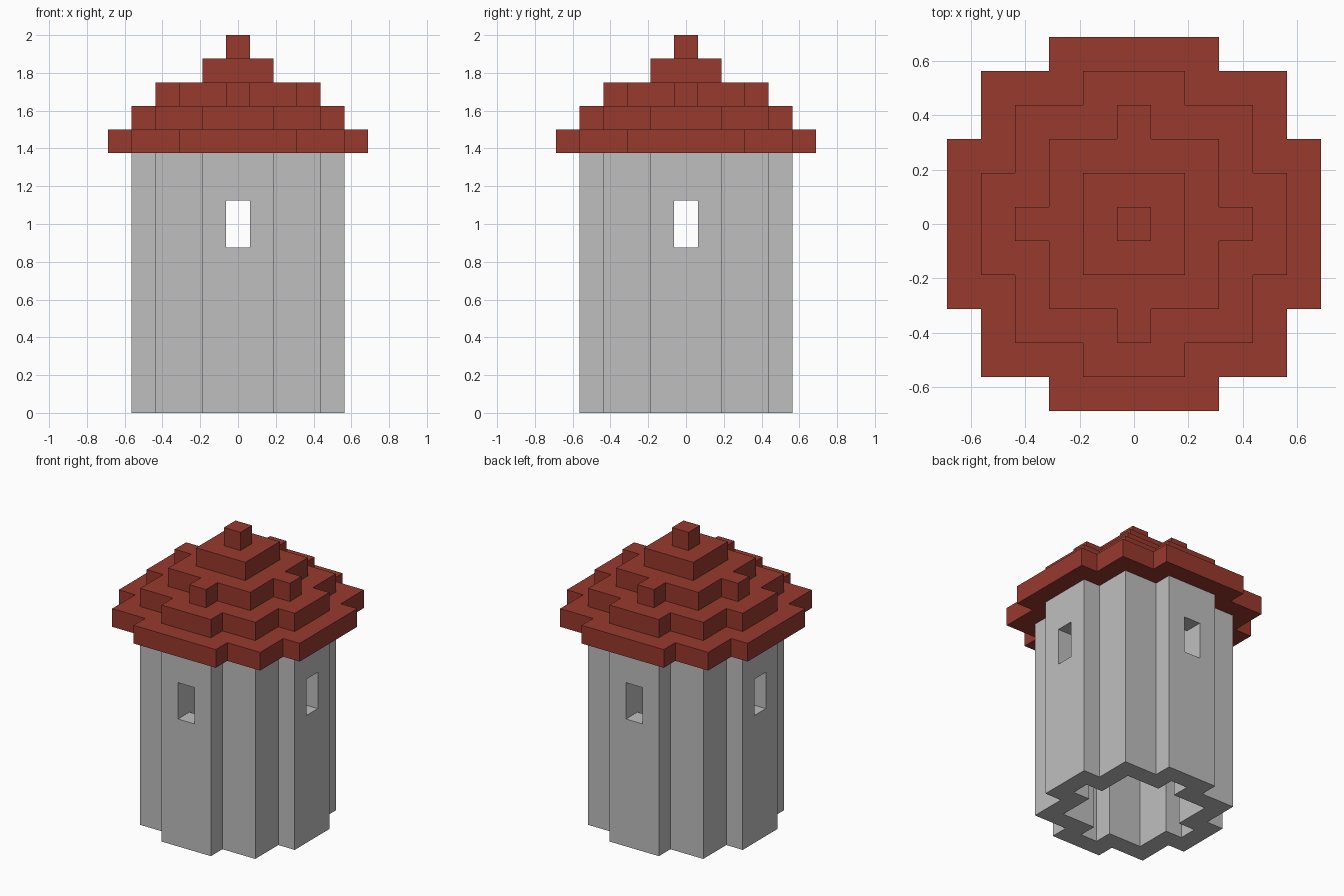
import bpy
import bmesh

U = 0.125  # one block

cube = bpy.data.objects.get("Cube")
if cube:
    bpy.data.objects.remove(cube, do_unlink=True)


def make_material(name, rgb):
    mat = bpy.data.materials.new(name)
    mat.use_nodes = True
    mat.diffuse_color = (*rgb, 1)
    mat.node_tree.nodes["Principled BSDF"].inputs["Base Color"].default_value = (*rgb, 1)
    return mat


stone = make_material("grey stone", (0.52, 0.52, 0.52))
tile = make_material("red roof tile", (0.31, 0.041, 0.027))


def all_quadrants(points):
    """Repeat the points of one quadrant by quarter turns, giving a closed loop."""
    loop = []
    for _ in range(4):
        loop += points
        points = [(-y, x) for x, y in points]
    return loop


def build(name, faces, mat):
    """Make a flat-shaded object from faces given as corner points in blocks."""
    bm = bmesh.new()
    for face in faces:
        corners = list(dict.fromkeys(face))
        if len(corners) > 2:
            bm.faces.new([bm.verts.new((x * U, y * U, z * U)) for x, y, z in corners])
    bmesh.ops.remove_doubles(bm, verts=bm.verts, dist=0.0001)
    bmesh.ops.recalc_face_normals(bm, faces=bm.faces)
    mesh = bpy.data.meshes.new(name)
    bm.to_mesh(mesh)
    bm.free()
    mesh.materials.append(mat)
    obj = bpy.data.objects.new(name, mesh)
    bpy.context.collection.objects.link(obj)
    return obj


# Hollow tower wall, one block thick, with a window slot in each side
outer = all_quadrants([(4.5, -.5), (4.5, .5), (4.5, 1.5), (3.5, 1.5), (3.5, 3.5),
                       (1.5, 3.5), (1.5, 4.5)])
inner = all_quadrants([(3.5, -.5), (3.5, .5), (3.5, .5), (2.5, .5), (2.5, 2.5),
                       (.5, 2.5), (.5, 3.5)])
levels = [0, 7, 9, 11]
faces = []
for i in range(len(outer)):
    j = (i + 1) % len(outer)
    o1, o2, i1, i2 = outer[i], outer[j], inner[i], inner[j]
    window = i % 7 == 0
    # foot and top of the wall, plus sill and lintel at the windows
    for z in (levels if window else (levels[0], levels[-1])):
        faces.append([(*p, z) for p in (o1, o2, i2, i1)])
    for k, (low, high) in enumerate(zip(levels, levels[1:])):
        # at window height the opening gets two jambs instead of wall faces
        pairs = [(o1, i1), (o2, i2)] if window and k == 1 else [(o1, o2), (i1, i2)]
        for a, b in pairs:
            faces.append([(*a, low), (*b, low), (*b, high), (*a, high)])
build("tower_wall", faces, stone)


# Stepped roof: (name, half width of the square, half width of the side arms)
tiers = [
    ("roof_eaves", 4.5, 2.5),
    ("roof_lower_tier", 3.5, 1.5),
    ("roof_middle_tier", 2.5, 0.5),
    ("roof_upper_tier", 1.5, None),
    ("roof_finial", 0.5, None),
]
for n, (name, half, arm) in enumerate(tiers):
    if arm is None:
        corner = [(half, half)]
    else:
        corner = [(half + 1, arm), (half, arm), (half, half), (arm, half), (arm, half + 1)]
    loop = all_quadrants(corner)
    low, high = 11 + n, 12 + n
    faces = [[(*p, z) for p in loop] for z in (low, high)]
    for a, b in zip(loop, loop[1:] + loop[:1]):
        faces.append([(*a, low), (*b, low), (*b, high), (*a, high)])
    build(name, faces, tile)
